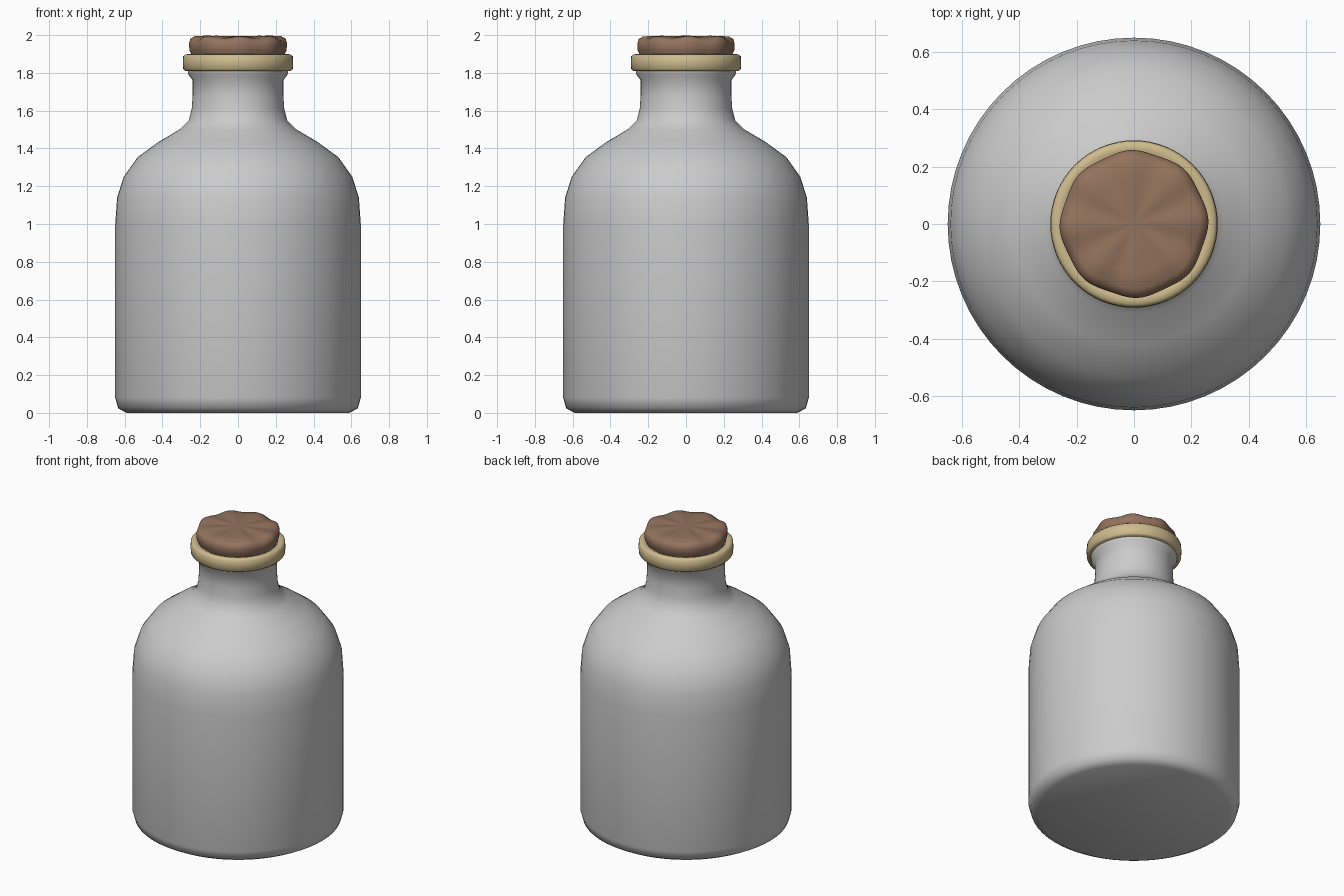
import bpy
import math

if "Cube" in bpy.data.objects:
    bpy.data.objects.remove(bpy.data.objects["Cube"])


def material(name, color):
    m = bpy.data.materials.new(name)
    m.diffuse_color = (*color, 1)
    m.use_nodes = True
    m.node_tree.nodes["Principled BSDF"].inputs["Base Color"].default_value = m.diffuse_color
    return m


def lathe(name, profile, segs=64, closed=False, warp=None, mat=None, angle=40):
    """Spin a (radius, z) profile about z; radius 0 makes a pole."""
    verts, faces, rings = [], [], []
    for r, z in profile:
        start = len(verts)
        if r == 0:
            verts.append((0, 0, z))
            rings.append([start] * segs)
            continue
        for i in range(segs):
            a = 2 * math.pi * i / segs
            rr, zz = warp(r, z, a) if warp else (r, z)
            verts.append((rr * math.cos(a), rr * math.sin(a), zz))
        rings.append(list(range(start, start + segs)))
    pairs = list(zip(rings, rings[1:]))
    if closed:
        pairs.append((rings[-1], rings[0]))
    for lo, hi in pairs:
        for i in range(segs):
            j = (i + 1) % segs
            faces.append(list(dict.fromkeys((lo[i], lo[j], hi[j], hi[i]))))
    mesh = bpy.data.meshes.new(name)
    mesh.from_pydata(verts, [], faces)
    ob = bpy.data.objects.new(name, mesh)
    bpy.context.collection.objects.link(ob)
    if mat:
        mesh.materials.append(mat)
    bpy.ops.object.select_all(action='DESELECT')
    ob.select_set(True)
    bpy.context.view_layer.objects.active = ob
    bpy.ops.object.shade_smooth_by_angle(angle=math.radians(angle))
    return ob


# Bottle body with rounded shoulder, neck and small lip
lathe("bottle", [
    (0, 0), (0.59, 0), (0.635, 0.025), (0.65, 0.08), (0.65, 1.0),
    (0.64, 1.14), (0.605, 1.25), (0.53, 1.355), (0.42, 1.435),
    (0.31, 1.5), (0.26, 1.55), (0.245, 1.61), (0.24, 1.68), (0.24, 1.76),
    (0.262, 1.79), (0.268, 1.82), (0.262, 1.87), (0.24, 1.89), (0, 1.89)],
    angle=50)

# Band around the lip
lathe("neck_band", [
    (0.245, 1.81), (0.28, 1.81), (0.29, 1.82), (0.292, 1.855), (0.29, 1.888),
    (0.28, 1.897), (0.262, 1.9), (0.245, 1.893)],
    closed=True, mat=material("tan", (0.62, 0.5, 0.27)), angle=60)


# Pleated cover: radial creases that fade towards the centre
def pleat(r, z, a):
    w = 0.7 * math.cos(8 * (a - 0.05)) + 0.4 * math.sin(5 * a + 1) * math.cos(3 * a)
    k = r / 0.255
    return r * (1 + 0.017 * w * k), z + 0.006 * w * k * (z > 1.94)


lathe("pleated_cover", [
    (0, 1.87), (0.235, 1.87), (0.243, 1.9), (0.253, 1.92), (0.255, 1.95),
    (0.248, 1.975), (0.225, 1.989), (0.17, 1.993), (0.09, 1.993), (0, 1.993)],
    segs=96, warp=pleat, mat=material("brown", (0.29, 0.17, 0.11)), angle=70)
